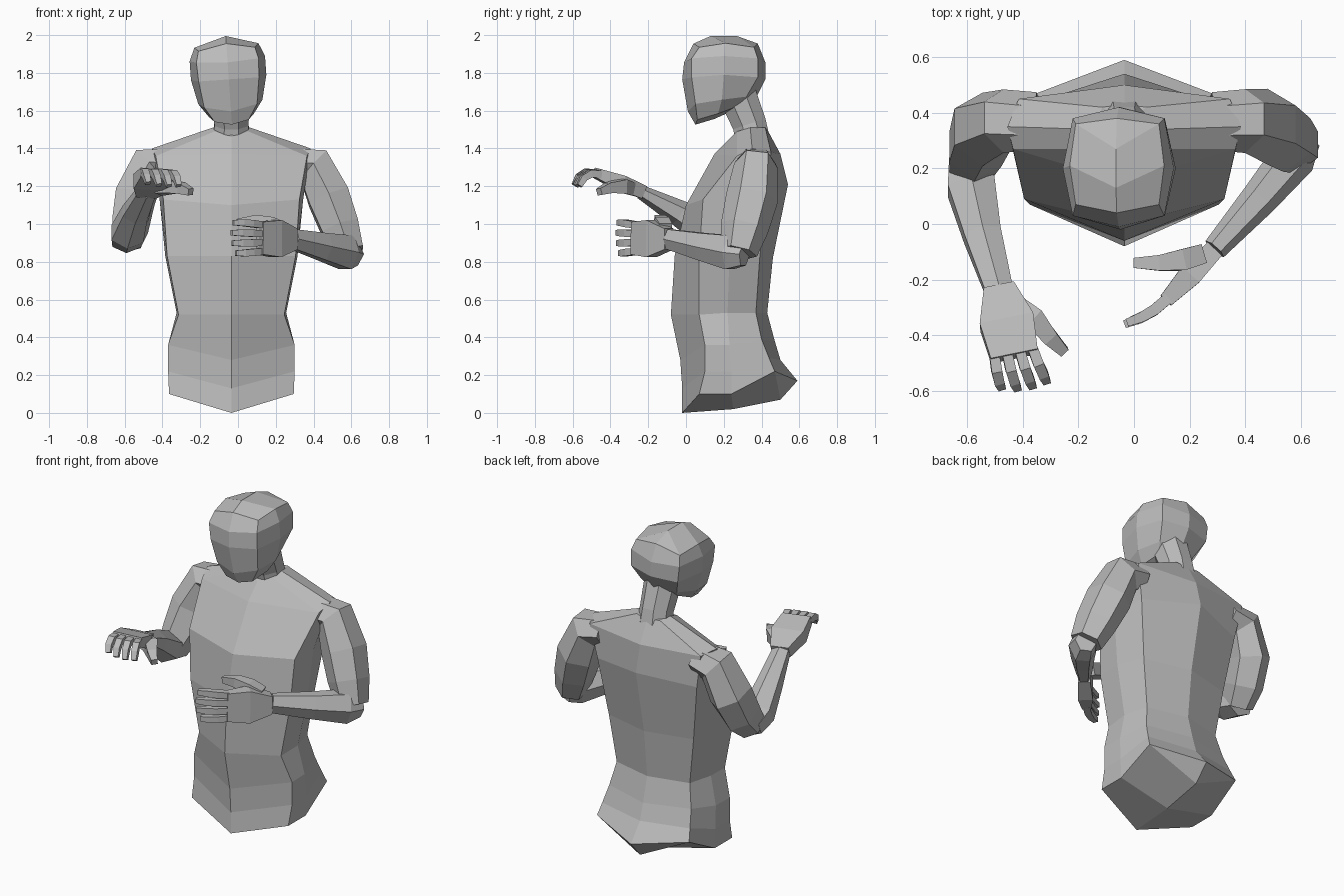
import bpy, bmesh, math
from mathutils import Vector

cube = bpy.data.objects.get("Cube")
if cube:
    bpy.data.objects.remove(cube)

grey = bpy.data.materials.new("plain grey")
grey.use_nodes = True
grey.diffuse_color = (0.5, 0.5, 0.5, 1)
grey.node_tree.nodes["Principled BSDF"].inputs["Base Color"].default_value = grey.diffuse_color


def finish(name, bm):
    bmesh.ops.recalc_face_normals(bm, faces=bm.faces[:])
    mesh = bpy.data.meshes.new(name)
    bm.to_mesh(mesh)
    bm.free()
    mesh.materials.append(grey)
    obj = bpy.data.objects.new(name, mesh)
    bpy.context.collection.objects.link(obj)
    return obj


def half_loft(name, rings, low_ridge, high_ridge):
    """Loft half rings (front, corner, side, back corner, back) and mirror them."""
    bm = bmesh.new()
    rows = [[bm.verts.new(p) for p in ring] for ring in rings]
    for a, b in zip(rows, rows[1:]):
        for i in range(4):
            bm.faces.new((a[i], a[i + 1], b[i + 1], b[i]))
    for row, ridge in ((rows[0], low_ridge), (rows[-1], high_ridge)):
        m, n = [bm.verts.new((0, y, z)) for y, z in ridge]
        bm.faces.new((row[0], row[1], row[2], m))
        bm.faces.new((m, row[2], row[3], n))
        bm.faces.new((n, row[3], row[4]))
    obj = finish(name, bm)
    mirror = obj.modifiers.new("mirror", 'MIRROR')
    mirror.use_clip = True
    return obj


def tube(name, path, sides, ref):
    """Skin a path of (point, half width along ref, half depth)."""
    bm = bmesh.new()
    pts = [Vector(p[0]) for p in path]
    rows = []
    for i, (_, ra, rb) in enumerate(path):
        t = (pts[min(i + 1, len(pts) - 1)] - pts[max(i - 1, 0)]).normalized()
        a = Vector(ref)
        a = (a - t * a.dot(t)).normalized()
        b = t.cross(a)
        row = []
        for k in range(sides):
            ang = (k + 0.5) * math.tau / sides
            grow = 1 / math.cos(math.pi / sides)
            row.append(bm.verts.new(pts[i] + a * ra * grow * math.cos(ang)
                                    + b * rb * grow * math.sin(ang)))
        rows.append(row)
    for r, s in zip(rows, rows[1:]):
        for k in range(sides):
            j = (k + 1) % sides
            bm.faces.new((r[k], r[j], s[j], s[k]))
    bm.faces.new(rows[0])
    bm.faces.new(rows[-1])
    return finish(name, bm)


# Torso, from the pelvis up to the base of the neck
MID = -0.035
torso = half_loft("torso", [
    [(0, -.02, 0), (.33, .07, .1), (.33, .24, .1), (.315, .47, .22), (0, .59, .17)],
    [(0, -.02, .13), (.335, .1, .22), (.335, .24, .22), (.3, .44, .29), (0, .5, .28)],
    [(0, -.03, .28), (.335, .1, .36), (.33, .23, .36), (.28, .4, .39), (0, .47, .38)],
    [(0, -.08, .52), (.28, .07, .52), (.29, .22, .53), (.25, .37, .53), (0, .43, .53)],
    [(0, -.06, .83), (.34, .07, .83), (.35, .23, .83), (.29, .39, .82), (0, .46, .82)],
    [(0, 0, 1.1), (.36, .09, 1.13), (.38, .24, 1.13), (.34, .43, 1.17), (0, .54, 1.21)],
    [(0, .15, 1.37), (.4, .27, 1.36), (.42, .35, 1.4), (.38, .45, 1.38), (0, .5, 1.37)],
    [(0, .24, 1.46), (.09, .27, 1.49), (.1, .34, 1.51), (.08, .42, 1.51), (0, .43, 1.5)],
], low_ridge=[(.25, .02), (.5, .07)], high_ridge=[(.3, 1.5), (.36, 1.51)])
torso.location.x = MID

# Neck leaning forward
tube("neck", [((MID, .36, 1.42), .1, .09), ((MID, .335, 1.53), .09, .09),
              ((MID, .27, 1.69), .1, .1)], 8, (1, 0, 0))

# Head, rolled a little to its right
head = half_loft("head", [
    [(0, .05, 1.53), (.09, .06, 1.55), (.12, .17, 1.58), (.09, .27, 1.62), (0, .31, 1.62)],
    [(0, .01, 1.6), (.14, .05, 1.63), (.17, .19, 1.65), (.12, .32, 1.67), (0, .37, 1.67)],
    [(0, -.02, 1.77), (.16, .03, 1.77), (.2, .2, 1.78), (.16, .38, 1.77), (0, .42, 1.77)],
    [(0, -.01, 1.86), (.165, .03, 1.87), (.2, .2, 1.88), (.165, .38, 1.87), (0, .42, 1.86)],
    [(0, .04, 1.96), (.15, .07, 1.93), (.17, .21, 1.95), (.15, .36, 1.93), (0, .38, 1.96)],
], low_ridge=[(.15, 1.56), (.24, 1.6)], high_ridge=[(.13, 2), (.27, 2)])
head.rotation_euler.y = -0.07
head.location.x = 0.075


def hand(side, wrist, knuckle, thumb_dir, curl, reach, thumb_path):
    """Palm, four bent fingers and a thumb."""
    wrist, knuckle = Vector(wrist), Vector(knuckle)
    d = (knuckle - wrist).normalized()
    w = Vector(thumb_dir)
    w = (w - d * w.dot(d)).normalized()
    curl = Vector(curl).normalized()
    tube(side + "_palm", [(wrist, .055, .035), (wrist.lerp(knuckle, .5), .098, .042),
                          (knuckle, .086, .026)], 4, w)
    for i, name in enumerate(("little", "ring", "middle", "index")):
        spread = w * (i - 1.5)
        size = (.85, .97, 1, .95)[i] * reach
        base = knuckle + spread * .047 - d * .01
        mid = base + (d + curl * .35 + spread * .08).normalized() * .06 * size
        bend = mid + (d * .5 + curl + spread * .08).normalized() * .05 * size
        tip = bend + (curl - d * .05).normalized() * .05 * size
        tube(f"{side}_{name}_finger", [(base, .018, .02), (mid, .019, .02),
                                       (bend, .018, .018), (tip, .014, .014)], 4, w)
    tube(side + "_thumb", [(p, r, r) for p, r in zip(thumb_path, (.035, .038, .028, .018))],
         4, w)


# Right arm, raised with the palm down
tube("right_upper_arm", [((-.35, .37, 1.32), .08, .09), ((-.47, .37, 1.31), .1, .1),
                         ((-.545, .34, 1.14), .105, .12), ((-.57, .27, 1.0), .095, .11),
                         ((-.59, .2, .91), .075, .08)], 6, (1, 0, 0))
tube("right_forearm", [((-.59, .23, .91), .075, .06), ((-.585, .13, .95), .085, .08),
                       ((-.545, -.04, 1.06), .067, .06), ((-.485, -.24, 1.17), .05, .032)],
     6, (1, 0, 0))
hand("right", (-.485, -.23, 1.17), (-.43, -.475, 1.27), (1, .08, 0), (.25, -.55, -.85), 1,
     [(-.42, -.3, 1.19), (-.36, -.34, 1.2), (-.3, -.41, 1.19), (-.25, -.46, 1.17)])

# Left arm, folded across the belly
tube("left_upper_arm", [((.28, .37, 1.32), .08, .09), ((.4, .37, 1.31), .1, .1),
                        ((.48, .35, 1.14), .11, .12), ((.54, .31, .98), .1, .11),
                        ((.585, .28, .85), .08, .085)], 6, (1, 0, 0))
tube("left_forearm", [((.61, .31, .84), .06, .055), ((.575, .24, .85), .09, .07),
                      ((.45, .09, .88), .072, .057), ((.29, -.09, .92), .052, .038)],
     6, (0, 0, 1))
hand("left", (.29, -.09, .92), (.115, -.275, .925), (0, 0, 1), (-.93, -.37, 0), 1.15,
     [(.24, -.11, .97), (.17, -.13, 1.0), (.09, -.14, 1.02), (0, -.14, 1.01)])
